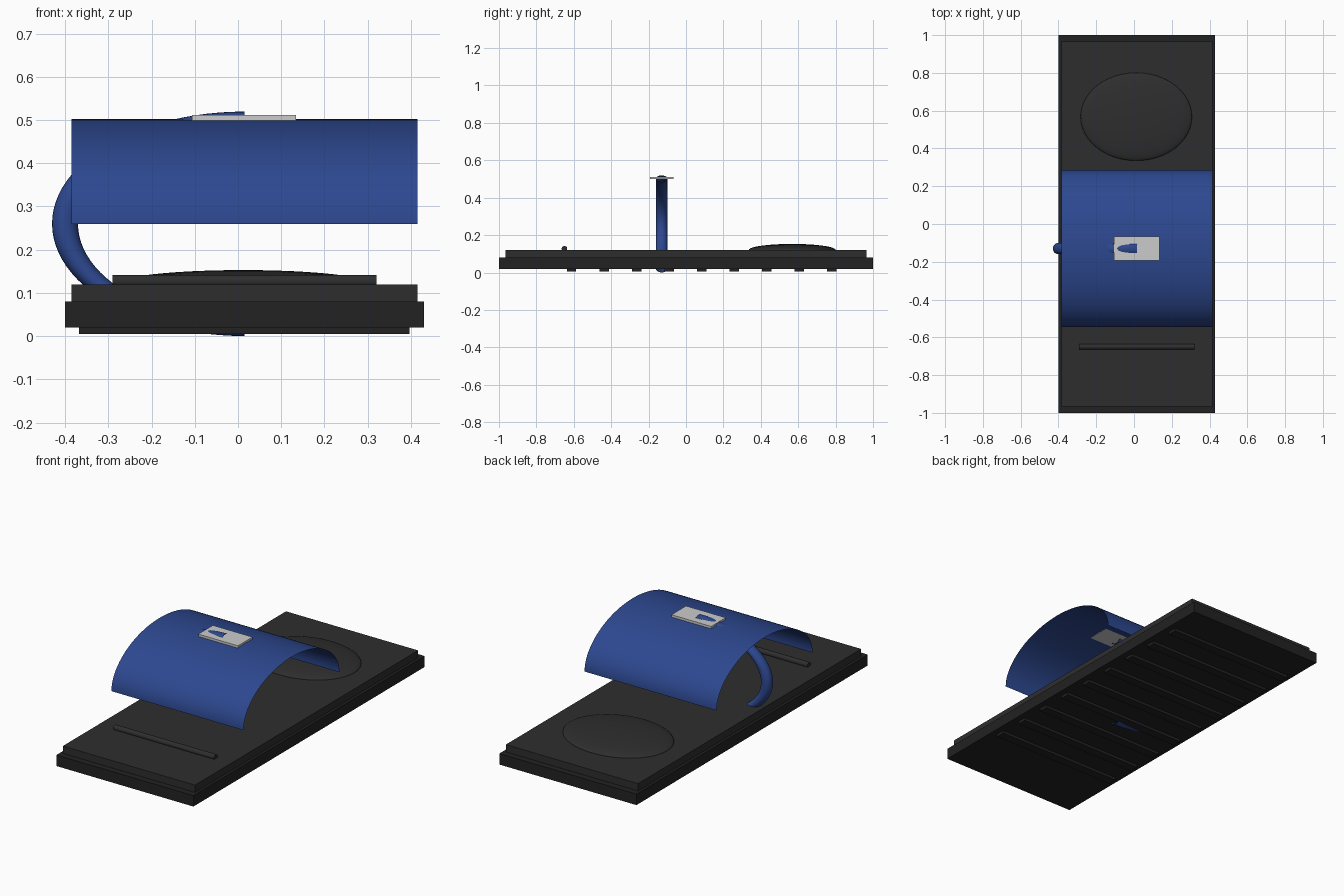
import bpy, bmesh, math

if "Cube" in bpy.data.objects:
    bpy.data.objects.remove(bpy.data.objects["Cube"])

CX, STRAP_Y, STRAP_Z = 0.015, -0.13, 0.26
RX, RZ = 0.415, 0.242


def material(name, rgb):
    m = bpy.data.materials.new(name)
    m.diffuse_color = (*rgb, 1)
    m.use_nodes = True
    m.node_tree.nodes["Principled BSDF"].inputs["Base Color"].default_value = m.diffuse_color
    return m


BLACK = material("black_rubber", (0.016, 0.016, 0.016))
DARK = material("dark_footbed", (0.027, 0.027, 0.028))
BLUE = material("blue_strap", (0.026, 0.065, 0.28))
SILVER = material("pale_plate", (0.6, 0.6, 0.58))


def box(name, x, y, z, mat):
    bpy.ops.mesh.primitive_cube_add(size=1, location=[sum(r) / 2 for r in (x, y, z)])
    o = bpy.context.object
    o.name = name
    o.scale = [r[1] - r[0] for r in (x, y, z)]
    o.data.materials.append(mat)
    return o


def grid_surface(name, rows, mat, closed=False):
    """Skin a list of equally long point rows with quads."""
    bm = bmesh.new()
    vs = [[bm.verts.new(p) for p in row] for row in rows]
    n = len(rows[0])
    for a, b in zip(vs, vs[1:]):
        for j in range(n if closed else n - 1):
            k = (j + 1) % n
            bm.faces.new((a[j], a[k], b[k], b[j]))
    for f in bm.faces:
        f.smooth = True
    me = bpy.data.meshes.new(name)
    bm.to_mesh(me)
    bm.free()
    me.materials.append(mat)
    o = bpy.data.objects.new(name, me)
    bpy.context.collection.objects.link(o)
    return o


# Sole slab and inset footbed
box("sole", (-0.40, 0.43), (-1, 1), (0.02, 0.08), BLACK)
box("footbed", (-0.385, 0.415), (-0.965, 0.965), (0.08, 0.12), DARK)

# Tread ribs under the sole
for i in range(9):
    y = -0.612 + 0.174 * i
    box(f"tread_rib_{i + 1}", (-0.368, 0.396), (y - 0.025, y + 0.025), (0.005, 0.025), BLACK)

# Heel pad: shallow dome
bpy.ops.mesh.primitive_uv_sphere_add(segments=48, ring_count=24, radius=1, location=(0.012, 0.568, 0.12))
pad = bpy.context.object
pad.name = "heel_pad"
pad.scale = (0.295, 0.233, 0.033)
pad.data.materials.append(DARK)
bpy.ops.object.shade_smooth()

# Toe grip bar
bpy.ops.mesh.primitive_cylinder_add(vertices=24, radius=0.015, depth=0.61,
                                    location=(CX, -0.65, 0.127), rotation=(0, math.pi / 2, 0))
bar = bpy.context.object
bar.name = "toe_bar"
bar.data.materials.append(DARK)
bpy.ops.object.shade_smooth_by_angle()

# Foot strap: thin half-elliptical arch
arch = []
for i in range(49):
    a = math.pi * i / 48
    y, z = STRAP_Y + RX * math.cos(a), STRAP_Z + RZ * math.sin(a)
    arch.append([(CX - 0.4, y, z), (CX + 0.4, y, z)])
grid_surface("foot_strap", arch, BLUE)

# Side loop: open half ring, squashed in height
loop = []
for i in range(49):
    a = math.pi / 2 + math.pi * i / 48
    row = []
    for j in range(20):
        t = 2 * math.pi * j / 20
        r = RX + 0.03 * math.cos(t)
        row.append((CX + r * math.cos(a), STRAP_Y - 0.03 * math.sin(t),
                    STRAP_Z + r * math.sin(a) * RZ / RX))
    loop.append(row)
grid_surface("side_loop", loop, BLUE, closed=True)

# Plate on top of the strap
box("strap_plate", (-0.106, 0.134), (-0.192, -0.066), (0.499, 0.512), SILVER)
